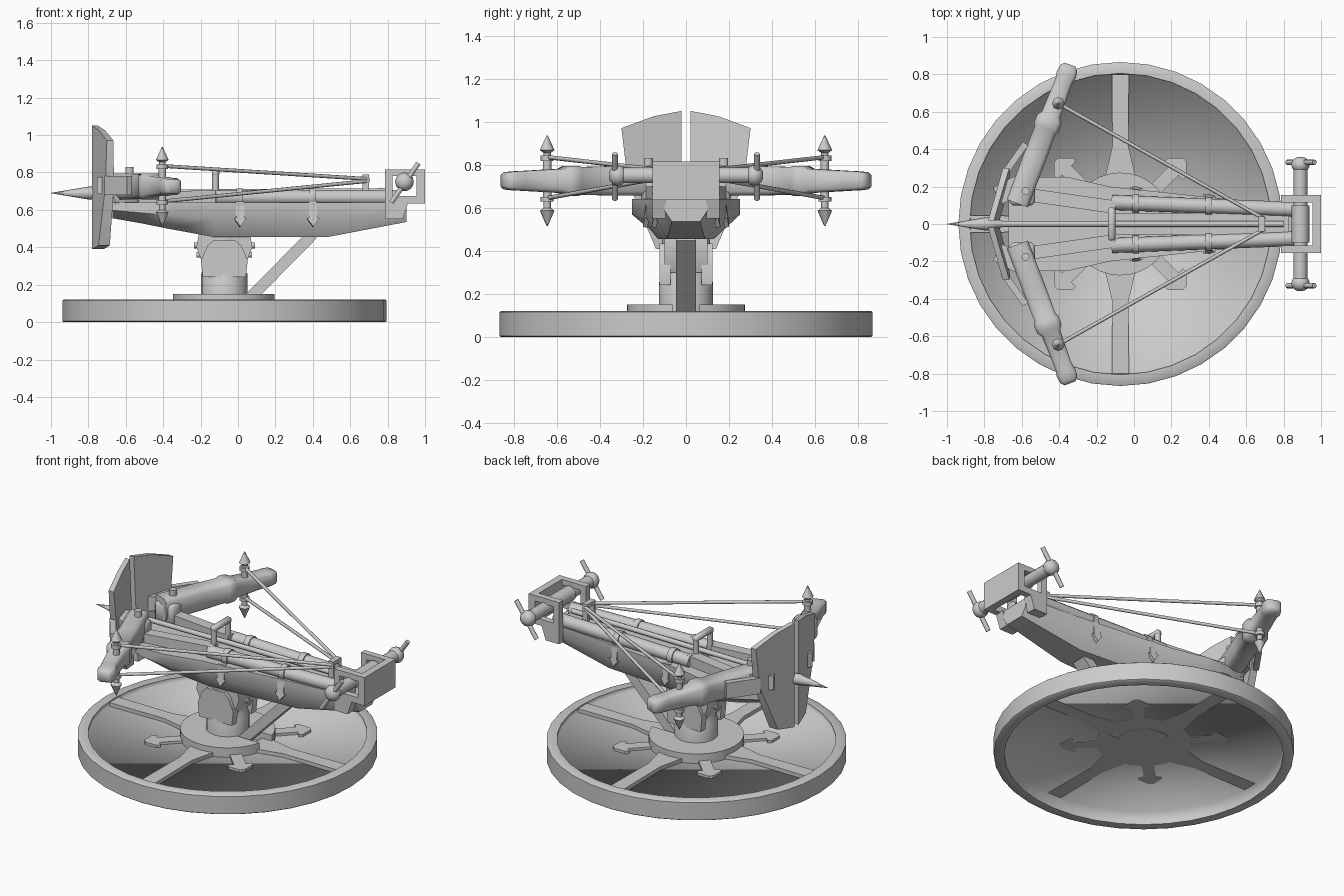
import bpy, bmesh, math
from mathutils import Vector, Matrix

cube = bpy.data.objects.get("Cube")
if cube:
    bpy.data.objects.remove(cube, do_unlink=True)

GREY = (0.6, 0.6, 0.6, 1)
mat = bpy.data.materials.new("plain grey")
mat.use_nodes = True
mat.diffuse_color = GREY
mat.node_tree.nodes["Principled BSDF"].inputs["Base Color"].default_value = GREY
CX = -0.073   # turntable axis


def finish(name, bm, angle=35, recalc=True):
    if recalc:
        bmesh.ops.recalc_face_normals(bm, faces=bm.faces)
    me = bpy.data.meshes.new(name)
    bm.to_mesh(me)
    bm.free()
    me.materials.append(mat)
    ob = bpy.data.objects.new(name, me)
    bpy.context.collection.objects.link(ob)
    bpy.ops.object.select_all(action='DESELECT')
    ob.select_set(True)
    bpy.context.view_layer.objects.active = ob
    bpy.ops.object.shade_smooth_by_angle(angle=math.radians(angle))


def loft(name, rings, cap=True, angle=35):
    bm = bmesh.new()
    vs = [[bm.verts.new(p) for p in ring] for ring in rings]
    n = len(vs[0])
    for a, b in zip(vs, vs[1:]):
        for i in range(n):
            j = (i + 1) % n
            bm.faces.new((a[i], a[j], b[j], b[i]))
    if cap:
        bm.faces.new(vs[0])
        bm.faces.new(vs[-1])
    finish(name, bm, angle)


def box(name, lo, hi, bevel=0.0):
    bm = bmesh.new()
    bmesh.ops.create_cube(bm, size=1)
    lo, hi = Vector(lo), Vector(hi)
    for v in bm.verts:
        v.co = Vector([(lo[k] + hi[k]) / 2 + v.co[k] * abs(hi[k] - lo[k]) for k in range(3)])
    if bevel:
        bmesh.ops.bevel(bm, geom=bm.edges[:], offset=bevel, segments=1, affect='EDGES')
    finish(name, bm, 50 if bevel else 35)


def turned(name, start, end, profile, n=12, cap=True):
    """Round part between two points; profile is (fraction, radius) pairs."""
    a, d = Vector(start), Vector(end) - Vector(start)
    q = d.to_track_quat('Z', 'Y')
    rings = [[a + d * t + q @ Vector((r * math.cos(k * math.tau / n), r * math.sin(k * math.tau / n), 0))
              for k in range(n)] for t, r in profile]
    loft(name, rings, cap, 50)


def rod(name, start, end, r, n=10):
    turned(name, start, end, [(0, r), (1, r)], n)


def beam(name, start, end, wide, high):
    """Square beam between two points."""
    a, b = Vector(start), Vector(end)
    d = (b - a).normalized()
    side = d.cross(Vector((0, 0, 1))).normalized() * wide / 2
    up = side.cross(d).normalized() * high / 2
    loft(name, [[p + side + up, p - side + up, p - side - up, p + side - up] for p in (a, b)])


def plate(name, pts, thick, matrix):
    """Flat outline extruded along local z, then placed."""
    loft(name, [[matrix @ Vector((x, y, z)) for x, y in pts] for z in (0, thick)])


def upright(x, y):
    """Placement for an outline drawn in x and z, extruded along y."""
    return Matrix(((1, 0, 0, x), (0, 0, 1, y), (0, 1, 0, 0), (0, 0, 0, 1)))


# Turntable rim and its softly shaded recessed floor
turned("turntable_rim", (CX, 0, 0), (CX, 0, 0.12),
       [(0, 0.805), (0, 0.86), (0.04, 0.866), (0.96, 0.866), (1, 0.86), (1, 0.805)], 36, False)


def floor_pan(name, floor_z, rim_z, n=36):
    bm = bmesh.new()
    ring = [[bm.verts.new((CX + 0.805 * math.cos(k * math.tau / n), 0.805 * math.sin(k * math.tau / n), z))
             for k in range(n)] for z in (floor_z, rim_z)]
    bm.faces.new(ring[0])
    for i in range(n):
        j = (i + 1) % n
        bm.faces.new((ring[0][j], ring[0][i], ring[1][i], ring[1][j]))
    if rim_z < floor_z:
        bmesh.ops.reverse_faces(bm, faces=bm.faces)
    finish(name, bm, 120, False)


floor_pan("floor_top", 0.09, 0.12)
floor_pan("floor_underside", 0.086, 0.0)

# Spokes and arrow markers
spoke = [(0.2, 0.1), (0.28, 0.075), (0.42, 0.042), (0.8, 0.046)]
arrow = [(0.2, 0.035), (0.405, 0.035), (0.405, 0.07), (0.43, 0.07), (0.485, 0.015)]
for k in range(8):
    half = arrow if k % 2 else spoke
    pts = half + [(x, -y) for x, y in reversed(half)]
    m = Matrix.Translation((CX, 0, 0.084)) @ Matrix.Rotation(k * math.pi / 4, 4, 'Z')
    plate("floor_arrow" if k % 2 else "spoke", pts, 0.022 if k % 2 else 0.03, m)

# Foot plate notched for the strut, pillar and yoke
arc = [math.radians(13 + 334 * k / 30) for k in range(31)]
foot = [(0.275 * math.cos(a), 0.275 * math.sin(a)) for a in arc] + [(0.1, -0.062), (0.1, 0.062)]
plate("foot_plate", foot, 0.066, Matrix.Translation((CX, 0, 0.084)))
turned("hub_cap", (CX, 0, 0.082), (CX, 0, 0.1), [(0, 0.155), (1, 0.155)], 24)
turned("pillar", (CX, 0, 0.085), (CX, 0, 0.46),
       [(0, 0.125), (0.45, 0.125), (0.5, 0.115), (0.65, 0.115), (1, 0.11)], 20)
HEAD = [(0.11, 0.3), (0.15, 0.4), (0.135, 0.48)]
CHEEK = [(0.115, 0.24), (0.125, 0.33), (0.09, 0.41), (0.06, 0.435)]
plate("swivel_head", HEAD + [(-x, z) for x, z in reversed(HEAD)], 0.2, upright(CX, -0.1))
for s in (-1, 1):
    plate("yoke_cheek", CHEEK + [(-x, z) for x, z in reversed(CHEEK)], s * 0.05, upright(CX, s * 0.073))
    for z in (0.36, 0.41):
        rod("yoke_stud", (CX, 0, z), (CX + s * (0.148 + (z - 0.36) * 0.3), 0, z), 0.016)
beam("slanted_strut", (0.05, 0, 0.115), (0.4, 0, 0.47), 0.095, 0.06)

# Hull: stations of x, half width, bottom height
rings = []
for x, w, z in [(-0.67, 0.19, 0.555), (-0.5, 0.25, 0.525), (-0.35, 0.25, 0.495), (-0.13, 0.2, 0.455),
                (0.48, 0.135, 0.455), (0.9, 0.1, 0.535)]:
    half = [(w, 0.64), (w, z + (0.64 - z) * 0.5), (w * 0.65, z)]
    rings.append([(x, y, h) for y, h in half] + [(x, -y, h) for y, h in reversed(half)])
loft("hull", rings, angle=45)

# Deck, bolt groove and bolt
box("deck", (-0.12, -0.06, 0.63), (0.82, 0.06, 0.68))
rod("bolt_shaft", (-0.78, 0, 0.69), (0.8, 0, 0.7), 0.016, 8)
turned("bolt_head", (-1, 0, 0.69), (-0.7, 0, 0.69), [(0, 0.001), (0.7, 0.036), (0.8, 0.032), (1, 0.016)], 8)

# Loading hoop and string catch
for s in (-1, 1):
    rod("hoop_post", (-0.12, s * 0.07, 0.64), (-0.12, s * 0.07, 0.8), 0.018)
    box("catch_post", (0.665, s * 0.022, 0.68), (0.7, s * 0.04, 0.79))
box("hoop_bar", (-0.14, -0.088, 0.78), (-0.1, 0.088, 0.815), 0.01)
box("catch_bar", (0.665, -0.04, 0.765), (0.7, 0.04, 0.79))

# Everything that sits on both sides
TAG = [(-0.022, 0.07), (0.022, 0.07), (0.022, -0.02), (0.034, -0.02), (0, -0.065), (-0.034, -0.02), (-0.022, -0.02)]
SHIELD = [(0.02, 1.05), (0.15, 1.025), (0.3, 0.97), (0.27, 0.72), (0.14, 0.41), (0.02, 0.39)]
ARM = [(0.11, 0.06, 0.07), (0.36, 0.062, 0.068), (0.5, 0.06, 0.064), (0.515, 0.07, 0.07), (0.56, 0.07, 0.068),
       (0.585, 0.052, 0.056), (0.76, 0.046, 0.046), (0.8, 0.054, 0.044), (0.835, 0.048, 0.04), (0.852, 0.03, 0.03)]
for s in (-1, 1):
    # Round deck rails with collars, braces and hull tags
    start, end = Vector((-0.12, s * 0.115, 0.667)), Vector((0.86, s * 0.078, 0.667))
    rod("deck_rail", start, end, 0.04, 12)
    beam("diagonal_brace", (-0.66, s * 0.17, 0.66), (-0.1, s * 0.09, 0.67), 0.07, 0.07)
    for x, w in ((0.01, 0.185), (0.4, 0.144)):
        c = start.lerp(end, (x - start.x) / (end.x - start.x))
        rod("rail_collar", c - Vector((0.018, 0, 0)), c + Vector((0.018, 0, 0)), 0.048, 12)
        tilt = Matrix.Translation((x, s * (w - 0.015), 0.572)) @ Matrix.Rotation(s * 0.11, 4, 'Z').inverted() \
            @ Matrix.Rotation(math.radians(90 + s * 8), 4, 'X')
        plate("hull_tag", TAG, -s * 0.022, tilt)

    # Swept arm with its mounting block and top pin
    rings = []
    for y, w, h in ARM:
        c = Vector((-0.62 + 0.38 * (y - 0.12), s * y, 0.725))
        across, up = Vector((0.935, -s * 0.355, 0)) * w, Vector((0, 0, h))
        rings.append([c + across * a + up * b for a, b in
                      ((1, 0.7), (0.7, 1), (-0.7, 1), (-1, 0.7), (-1, -0.7), (-0.7, -1), (0.7, -1), (1, -0.7))])
    loft("arm", rings, angle=50)
    box("arm_mount", (-0.665, s * 0.1, 0.63), (-0.53, s * 0.21, 0.76), 0.015)
    rod("arm_pin", (-0.58, s * 0.175, 0.75), (-0.58, s * 0.175, 0.83), 0.022)
    beam("arm_back_plate", (-0.7, s * 0.26, 0.73), (-0.58, s * 0.43, 0.73), 0.035, 0.1)
    beam("shield_bracket", (-0.73, s * 0.15, 0.73), (-0.6, s * 0.22, 0.73), 0.1, 0.09)

    # Rear shield half, angled in plan and thicker towards the foot
    rings = [[(-0.785 + t * (1.75 - z) + 0.28 * y, s * y, z) for y, z in SHIELD] for t in (0, 0.045)]
    loft("shield", rings)

    # Spindle with pointed ends
    at = (-0.405, s * 0.645)
    turned("spindle", (*at, 0.515), (*at, 0.935),
           [(0, 0.003), (0.17, 0.034), (0.2, 0.017), (0.27, 0.017), (0.27, 0.03), (0.32, 0.03), (0.32, 0.02),
            (0.72, 0.02), (0.72, 0.03), (0.78, 0.03), (0.78, 0.017), (0.81, 0.017), (0.84, 0.034), (1, 0.003)], 8)
    # Bow strings
    for z, end_z in ((0.835, 0.765), (0.645, 0.755)):
        rod("bow_string", (*at, z), (0.7, s * 0.025, end_z), 0.01, 8)

    # Windlass side frame and bracket
    y0, y1 = s * 0.115, s * 0.155
    box("frame_rear_post", (0.785, y0, 0.55), (0.825, y1, 0.815))
    box("frame_top_bar", (0.785, y0, 0.78), (1.0, y1, 0.815))
    box("frame_bottom_bar", (0.785, y0, 0.635), (1.0, y1, 0.675))
    plate("frame_gusset", [(0.79, 0.55), (0.88, 0.55), (0.91, 0.64), (0.79, 0.64)], s * 0.06, upright(0, s * 0.095))

    # Crank ball and its handle bar
    ball = [(t, 0.05 * math.sin(math.acos(1 - 2 * t))) for t in (0.02, 0.1, 0.25, 0.5, 0.75, 0.9, 0.98)]
    turned("crank_ball", (0.89, s * 0.275, 0.75), (0.89, s * 0.36, 0.75), ball, 14)
    rod("crank_handle", (0.82, s * 0.33, 0.64), (0.965, s * 0.33, 0.85), 0.014)

# Windlass front plate, crossbar and axle
box("frame_front_plate", (0.955, -0.155, 0.635), (1.0, 0.155, 0.815))
box("frame_cross_bar", (0.785, -0.12, 0.635), (0.825, 0.12, 0.675))
rod("windlass_axle", (0.89, -0.3, 0.75), (0.89, 0.3, 0.75), 0.037, 14)
rod("windlass_drum", (0.89, -0.1, 0.75), (0.89, 0.1, 0.75), 0.047, 14)
